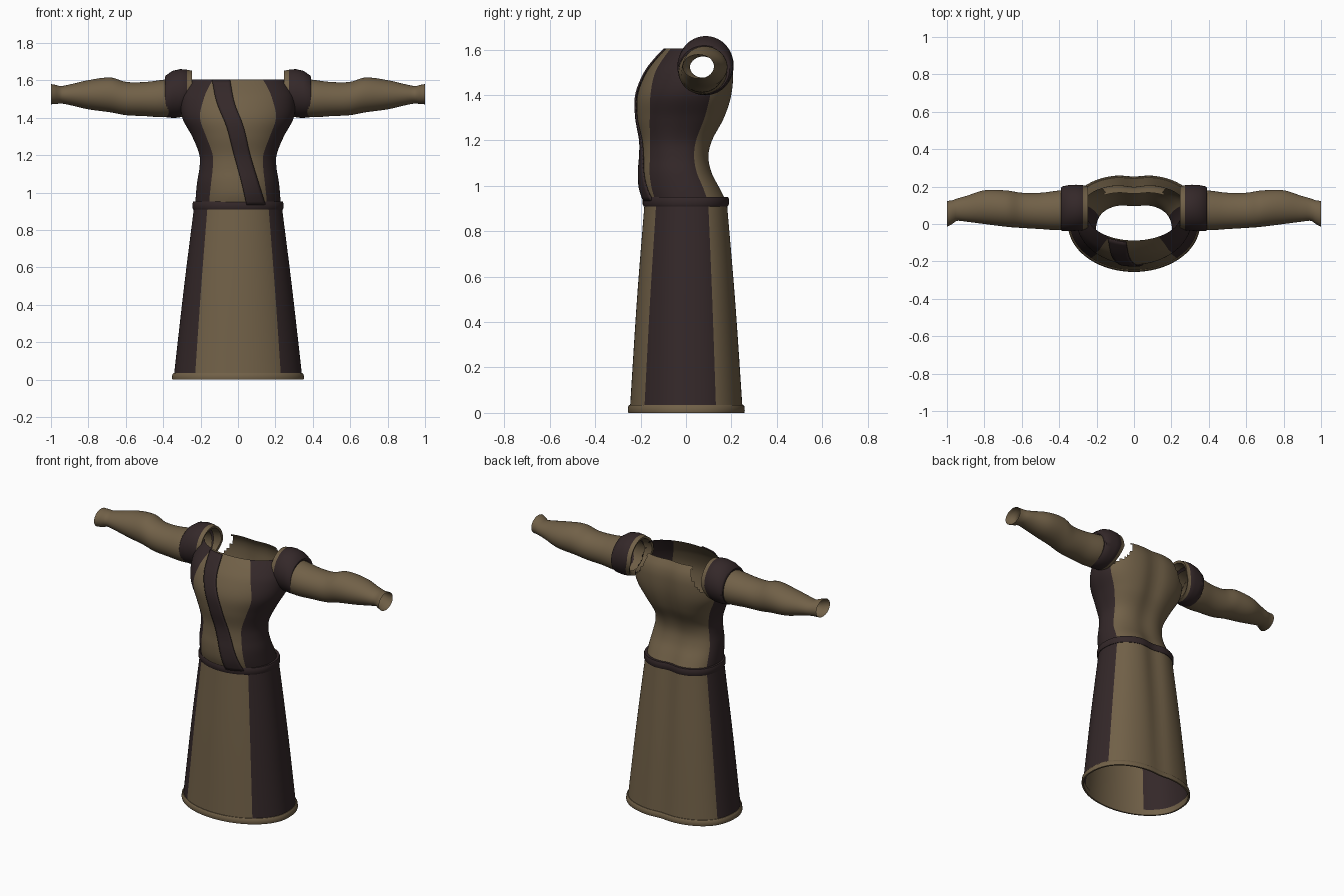
import bpy
import bmesh
import math

cube = bpy.data.objects.get("Cube")
if cube:
    bpy.data.objects.remove(cube)


def material(name, rgb):
    m = bpy.data.materials.new(name)
    m.use_nodes = True
    m.diffuse_color = (*rgb, 1)
    bsdf = m.node_tree.nodes["Principled BSDF"]
    bsdf.inputs["Base Color"].default_value = (*rgb, 1)
    bsdf.inputs["Roughness"].default_value = 0.9
    return m


TAN = material("tan cloth", (0.165, 0.118, 0.064))
DARK = material("dark brown cloth", (0.034, 0.021, 0.022))

QUARTER = 24       # columns in a quarter turn
FRONT_SEAM = 13    # column of the front panel seam
BACK_SEAM = 7      # column of the back panel seam


def sample(profile, t):
    """Smooth (Catmull-Rom) interpolation of a profile keyed by its first value."""
    t = min(max(t, profile[0][0]), profile[-1][0])
    i = 0
    while i < len(profile) - 2 and t > profile[i + 1][0]:
        i += 1
    a, b = profile[i], profile[i + 1]
    pre, post = profile[max(i - 1, 0)], profile[min(i + 2, len(profile) - 1)]
    h = b[0] - a[0]
    u = (t - a[0]) / h
    out = []
    for k in range(1, len(a)):
        ma = (b[k] - pre[k]) / (b[0] - pre[0]) * h
        mb = (post[k] - a[k]) / (post[0] - a[0]) * h
        out.append((2 * u**3 - 3 * u**2 + 1) * a[k] + (u**3 - 2 * u**2 + u) * ma
                   + (3 * u**2 - 2 * u**3) * b[k] + (u**3 - u**2) * mb)
    return out


def spread(n, start, stop):
    return [start + (stop - start) * i / (n - 1) for i in range(n)]


def body_ring(z, hw, front, back, mid, seam, dip, grow=0.0):
    """Horizontal cloth section: round front, squarer back with a spine groove."""
    ring = []
    for i in range(4 * QUARTER):
        q, k = divmod(i, QUARTER)
        k = k if q % 2 == 0 else QUARTER - k
        is_front = q >= 2
        if not is_front:
            ang = 90 * k / QUARTER
        elif k <= FRONT_SEAM:
            ang = seam * k / FRONT_SEAM
        else:
            ang = seam + (90 - seam) * (k - FRONT_SEAM) / (QUARTER - FRONT_SEAM)
        c, s = math.cos(math.radians(ang)), math.sin(math.radians(ang))
        power = 1.0 if is_front else 0.8
        x = (hw + grow) * max(c, 0) ** power * (-1 if q in (1, 2) else 1)
        if is_front:
            y = mid - (mid - front + grow) * s
        else:
            y = mid + (back - mid + grow) * s ** power - dip * math.exp(-(x / 0.06) ** 2)
        ring.append((x, y, z))
    return ring


def loft(name, rings, mats, pick=None, drop=None, wrap=False):
    """Skin closed rings into one smooth cloth object."""
    bm = bmesh.new()
    rows = [[bm.verts.new(p) for p in ring] for ring in rings]
    n = len(rows[0])
    for r in range(len(rows) if wrap else len(rows) - 1):
        low, high = rows[r], rows[(r + 1) % len(rows)]
        for i in range(n):
            j = (i + 1) % n
            f = bm.faces.new((low[i], low[j], high[j], high[i]))
            f.material_index = pick(r, i) if pick else 0
    if drop:
        gone = [f for f in bm.faces if drop(f.calc_center_median())]
        bmesh.ops.delete(bm, geom=gone, context='FACES')
    bmesh.ops.recalc_face_normals(bm, faces=bm.faces)
    return finish(name, bm, mats)


def finish(name, bm, mats):
    mesh = bpy.data.meshes.new(name)
    bm.to_mesh(mesh)
    bm.free()
    for m in mats:
        mesh.materials.append(m)
    obj = bpy.data.objects.new(name, mesh)
    bpy.context.collection.objects.link(obj)
    bpy.ops.object.select_all(action='DESELECT')
    obj.select_set(True)
    bpy.context.view_layer.objects.active = obj
    bpy.ops.object.shade_smooth_by_angle(angle=math.radians(45))
    return obj


def side_panel(row, i):
    """Dark panels run down both flanks, tan ones down front and back."""
    q, k = divmod(i, QUARTER)
    k = k if q % 2 == 0 else QUARTER - 1 - k
    return 1 if k < (FRONT_SEAM if q >= 2 else BACK_SEAM) else 0


# height, half width, front y, back y, middle y, seam angle, groove depth
SKIRT = [(0.0, 0.345, -0.248, 0.255, 0.0, 48, 0.01),
         (0.5, 0.288, -0.216, 0.222, 0.0, 47, 0.014),
         (0.93, 0.234, -0.182, 0.188, 0.0, 46, 0.018)]
BODICE = [(0.93, 0.228, -0.182, 0.186, 0.0, 47, 0.018),
          (0.99, 0.225, -0.2, 0.155, -0.01, 48, 0.015),
          (1.06, 0.218, -0.203, 0.118, -0.03, 49, 0.01),
          (1.13, 0.206, -0.197, 0.105, -0.04, 49, 0.01),
          (1.2, 0.206, -0.197, 0.122, -0.04, 49, 0.012),
          (1.3, 0.245, -0.214, 0.175, -0.02, 46, 0.016),
          (1.4, 0.298, -0.214, 0.205, 0.0, 47, 0.016),
          (1.5, 0.305, -0.175, 0.212, 0.02, 53, 0.014),
          (1.56, 0.285, -0.13, 0.2, 0.04, 56, 0.012),
          (1.605, 0.25, -0.088, 0.172, 0.05, 58, 0.01)]

# Skirt and the bands at its two ends
loft("skirt", [body_ring(z, *sample(SKIRT, z)) for z in spread(16, 0.012, 0.93)],
     [TAN, DARK], side_panel)


def band(name, mat, section):
    rings = [body_ring(z, *sample(SKIRT, z), grow=g) for z, g in section]
    loft(name, rings, [mat], wrap=True)


band("hem", TAN, [(0.0, -0.004), (0.0, 0.006), (0.008, 0.009),
                  (0.028, 0.009), (0.035, 0.004), (0.035, -0.004)])
band("belt", DARK, [(0.91, -0.006), (0.91, 0.003), (0.918, 0.008),
                    (0.942, 0.009), (0.952, 0.005), (0.952, -0.01)])

# Bodice with an open neck and arm holes
ARM_Y, ARM_Z = 0.087, 1.53


def in_arm_hole(p):
    return abs(p.x) > 0.15 and math.hypot(p.y - ARM_Y, p.z - ARM_Z) < 0.1


loft("bodice", [body_ring(z, *sample(BODICE, z)) for z in spread(44, 0.93, 1.605)],
     [TAN, DARK], side_panel, in_arm_hole)

# Diagonal sash lying on the front of the bodice: height, centre x, half width
SASH = [(0.935, 0.095, 0.05), (1.05, 0.064, 0.045), (1.2, 0.022, 0.043),
        (1.35, -0.015, 0.045), (1.48, -0.066, 0.047), (1.6, -0.09, 0.048)]
bm = bmesh.new()
rows = []
for z in spread(36, 0.935, 1.6):
    cx, half = sample(SASH, z)
    hw, front, back, mid = sample(BODICE, z)[:4]
    row = []
    for x in spread(7, cx - half, cx + half):
        y = mid - (mid - front) * math.sqrt(1 - (x / hw) ** 2)
        row.append(bm.verts.new((x, y - 0.003, z)))
    rows.append(row)
for a, b in zip(rows, rows[1:]):
    for i in range(6):
        bm.faces.new((a[i], a[i + 1], b[i + 1], b[i]))
sash = finish("sash", bm, [DARK])
solid = sash.modifiers.new("thickness", 'SOLIDIFY')
solid.thickness = 0.007
solid.offset = 1


# Sleeves and shoulder cuffs
def arm_ring(side, x, y, z, ry, rz, lean=0.0):
    ring = []
    for i in range(40):
        a = math.tau * i / 40
        ring.append((side * (x - lean * min(math.sin(a), 0)),
                     y + ry * math.cos(a), z + rz * math.sin(a)))
    return ring


# distance from centre, middle y, middle z, y radius, z radius
SLEEVE = [(0.31, 0.08, 1.512, 0.105, 0.1), (0.4, 0.073, 1.503, 0.106, 0.1),
          (0.5, 0.07, 1.5, 0.097, 0.091), (0.6, 0.073, 1.503, 0.094, 0.089),
          (0.68, 0.082, 1.522, 0.097, 0.093), (0.8, 0.09, 1.523, 0.09, 0.078),
          (0.9, 0.081, 1.523, 0.068, 0.055), (0.95, 0.076, 1.523, 0.059, 0.046),
          (0.965, 0.066, 1.524, 0.062, 0.05), (1.0, 0.054, 1.526, 0.069, 0.054)]
CUFF = [(0.3, ARM_Y, 1.53, 0.095, 0.095, 0), (0.25, ARM_Y, 1.53, 0.104, 0.108, 0.04),
        (0.246, ARM_Y, 1.53, 0.116, 0.122, 0.04), (0.272, ARM_Y, 1.53, 0.119, 0.126, 0.035),
        (0.275, ARM_Y, 1.53, 0.121, 0.128, 0.035), (0.31, ARM_Y, 1.53, 0.123, 0.13, 0.02),
        (0.35, 0.085, 1.525, 0.123, 0.126, 0), (0.385, 0.082, 1.515, 0.119, 0.112, 0),
        (0.391, 0.08, 1.512, 0.112, 0.106, 0), (0.388, 0.078, 1.51, 0.1, 0.097, 0)]

for side, label in ((1, "left"), (-1, "right")):
    loft(label + "_sleeve",
         [arm_ring(side, x, *sample(SLEEVE, x)) for x in spread(47, 0.31, 1.0)], [TAN])
    loft(label + "_shoulder_cuff", [arm_ring(side, *c) for c in CUFF],
         [TAN, DARK], lambda r, i: 0 if r < 3 else 1)
